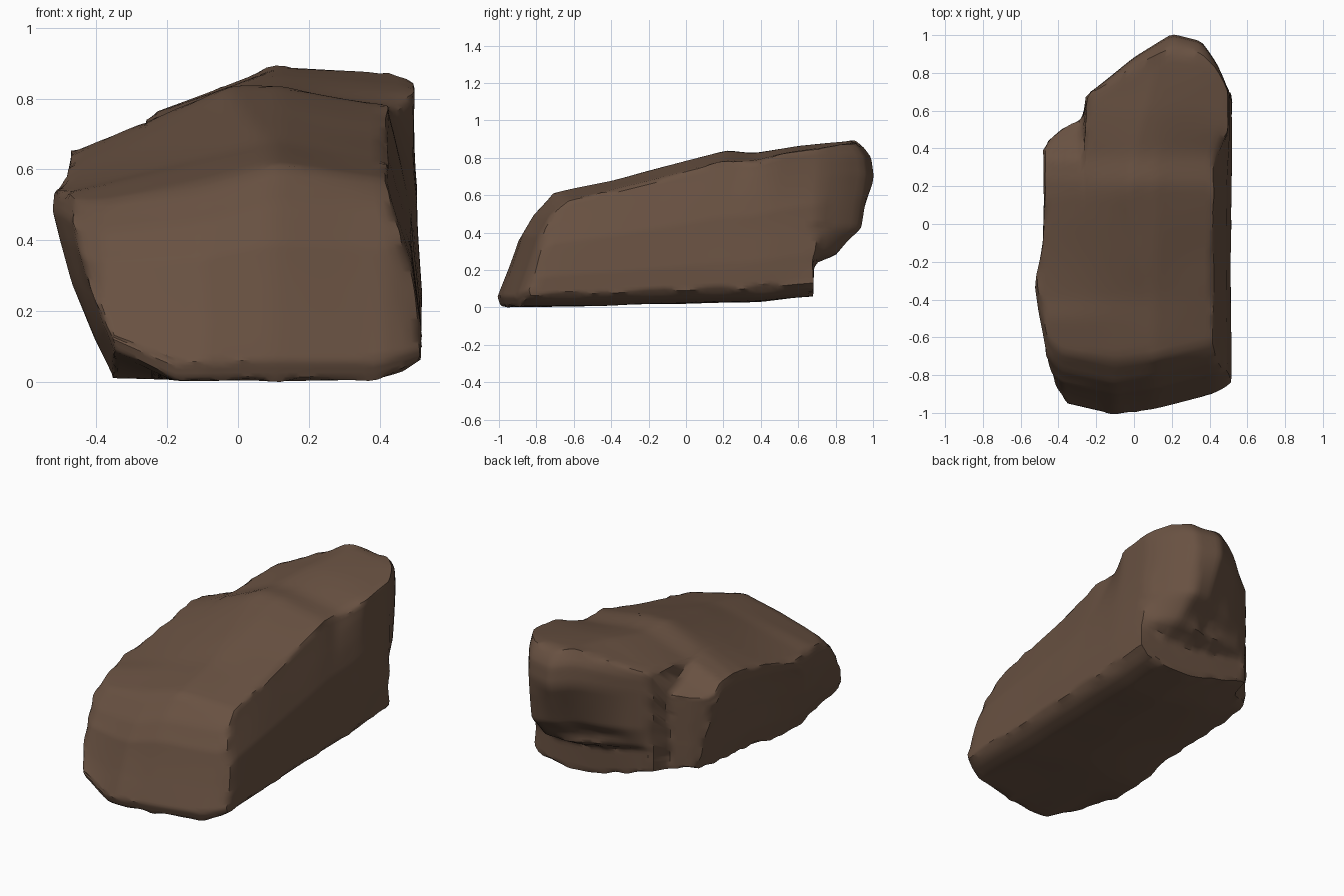
import bpy, bmesh
from mathutils import Vector, noise

if "Cube" in bpy.data.objects:
    bpy.data.objects.remove(bpy.data.objects["Cube"], do_unlink=True)

SEGMENTS = 40
CLEFT = -0.26            # x of the cleft between the back block and the side lump


def curve(points, t):
    """Piecewise linear profile."""
    if t <= points[0][0]:
        return points[0][1]
    for (a, p), (b, q) in zip(points, points[1:]):
        if t <= b:
            return p + (q - p) * (t - a) / (b - a)
    return points[-1][1]


def mix(a, b, t):
    return a + (b - a) * t


# Profiles of the boulder
ridge = [(-.95, .48), (-.82, .54), (-.7, .61), (-.4, .675), (0, .78), (.22, .835),
         (.36, .82), (.6, .86), (.9, .89), (1, .87)]
ridge_edge = [(-.4, .08), (.15, -.03), (.4, 0), (.8, .1)]
front_lean = [(0, .02), (.12, 0), (.4, .05), (.75, .11), (.9, .17), (1, .27)]
front_plan = [(-.52, -.77), (-.45, -.89), (-.38, -.95), (-.1, -1.01), (.1, -.98),
              (.42, -.9), (.52, -.84)]
back_plan = [(CLEFT, .68), (0, .88), (.2, 1.01), (.36, .97), (.44, .85), (.5, .71)]
lump_plan = [(-.5, .35), (-.45, .44), (-.38, .5), (CLEFT, .56)]
overhang = [(0, 0), (.22, .02), (.26, .4), (.34, .6), (.44, .88), (.8, 1), (.92, .96), (1, .78)]
left_lean = [(0, -.35), (.2, -.39), (.55, -.445), (.9, -.495), (1, -.49)]
left_bulge = [(-.95, .03), (-.65, -.01), (-.45, -.03), (0, .01), (.4, .02)]
left_foot = [(.1, 0), (.6, -.05)]
right_lean = [(0, .465), (.05, .515), (.25, .515), (.6, .49), (1, .42)]
right_back = [(.2, 0), (.55, .08)]


def top_height(x, y):
    left_slope = curve([(-.5, .22), (.2, .42), (.5, .36), (.9, .33)], y)
    right_slope = curve([(.25, .18), (.5, .07), (.8, .06)], y)
    z = curve(ridge, y) - left_slope * max(0, curve(ridge_edge, y) - x)
    z -= right_slope * max(0, x - .12)
    if x < CLEFT:                       # lower shoulder beside the cleft
        z -= curve([(.36, 0), (.4, .06), (.55, .15)], y)
    return z


def bottom_height(x, y):
    z = curve([(-1, 0), (-.4, .01), (.4, .03), (.7, .06)], y)
    z += curve([(.38, 0), (.52, .04)], x)
    # Rounded front corner, then the undercut growing towards the cleft corner
    z += curve([(-.95, 1), (-.55, 0)], y) * curve([(-.38, .1), (-.18, 0)], x)
    undercut = curve([(-.4, 0), (0, .45), (.65, 1)], y)
    return z + undercut * curve([(-.35, .14), (-.2, .1), (.15, 0)], x)


def shape(u, v, w):
    """Map a unit cube point onto the boulder."""
    rough_y = mix(-.95, .85, v)
    left = curve(left_lean, w) + curve(left_bulge, rough_y) * min(1, w * 2)
    left += curve(left_foot, rough_y) * (1 - w)
    right = curve(right_lean, w) + curve(right_back, rough_y) * w ** 3
    x = curve([(0, left), (.25, CLEFT - .005), (.275, CLEFT + .005), (1, right)], u)
    front = curve(front_plan, x) + curve(front_lean, w)
    if x < CLEFT:
        back = curve(lump_plan, x)
    else:
        back = mix(.68, curve(back_plan, x), curve(overhang, w))
        # Hollow in the back face
        back -= curve([(-.15, 0), (.15, .1), (.34, 0)], x) * curve([(.24, 0), (.36, 1), (.75, 0)], w)
    y = mix(front, back, v)
    return Vector((x, y, mix(bottom_height(x, y), top_height(x, y), w)))


# Boulder body
bm = bmesh.new()
bmesh.ops.create_cube(bm, size=1)
bmesh.ops.subdivide_edges(bm, edges=bm.edges[:], cuts=SEGMENTS - 1, use_grid_fill=True)
for vert in bm.verts:
    vert.co = shape(*(c + .5 for c in vert.co))
bmesh.ops.smooth_vert(bm, verts=bm.verts[:], factor=.5,
                      use_axis_x=True, use_axis_y=True, use_axis_z=True)

# Weathering: broad swells, with chips along the hard edges
bmesh.ops.recalc_face_normals(bm, faces=bm.faces[:])
bm.normal_update()
rims = {v for e in bm.edges if e.calc_face_angle(0) > .45 for v in e.verts}
offsets = {}
for vert in bm.verts:
    p = vert.co
    swell = noise.noise(p * 3.2) * .006
    chip = noise.noise(p * 11) * .014 if vert in rims else 0
    offsets[vert] = vert.normal * (swell + chip)
for vert, offset in offsets.items():
    vert.co += offset

# Rest on the ground
lowest = min(v.co.z for v in bm.verts)
bmesh.ops.translate(bm, verts=bm.verts[:], vec=(0, 0, -lowest))

mesh = bpy.data.meshes.new("boulder")
bm.to_mesh(mesh)
bm.free()
boulder = bpy.data.objects.new("boulder", mesh)
bpy.context.collection.objects.link(boulder)

# Brown stone
stone = bpy.data.materials.new("brown_stone")
stone.use_nodes = True
colour = (.14, .083, .054, 1)
stone.diffuse_color = colour
shader = next(n for n in stone.node_tree.nodes if n.type == 'BSDF_PRINCIPLED')
shader.inputs["Base Color"].default_value = colour
mesh.materials.append(stone)

bpy.context.view_layer.objects.active = boulder
boulder.select_set(True)
bpy.ops.object.shade_smooth_by_angle(angle=.6)
